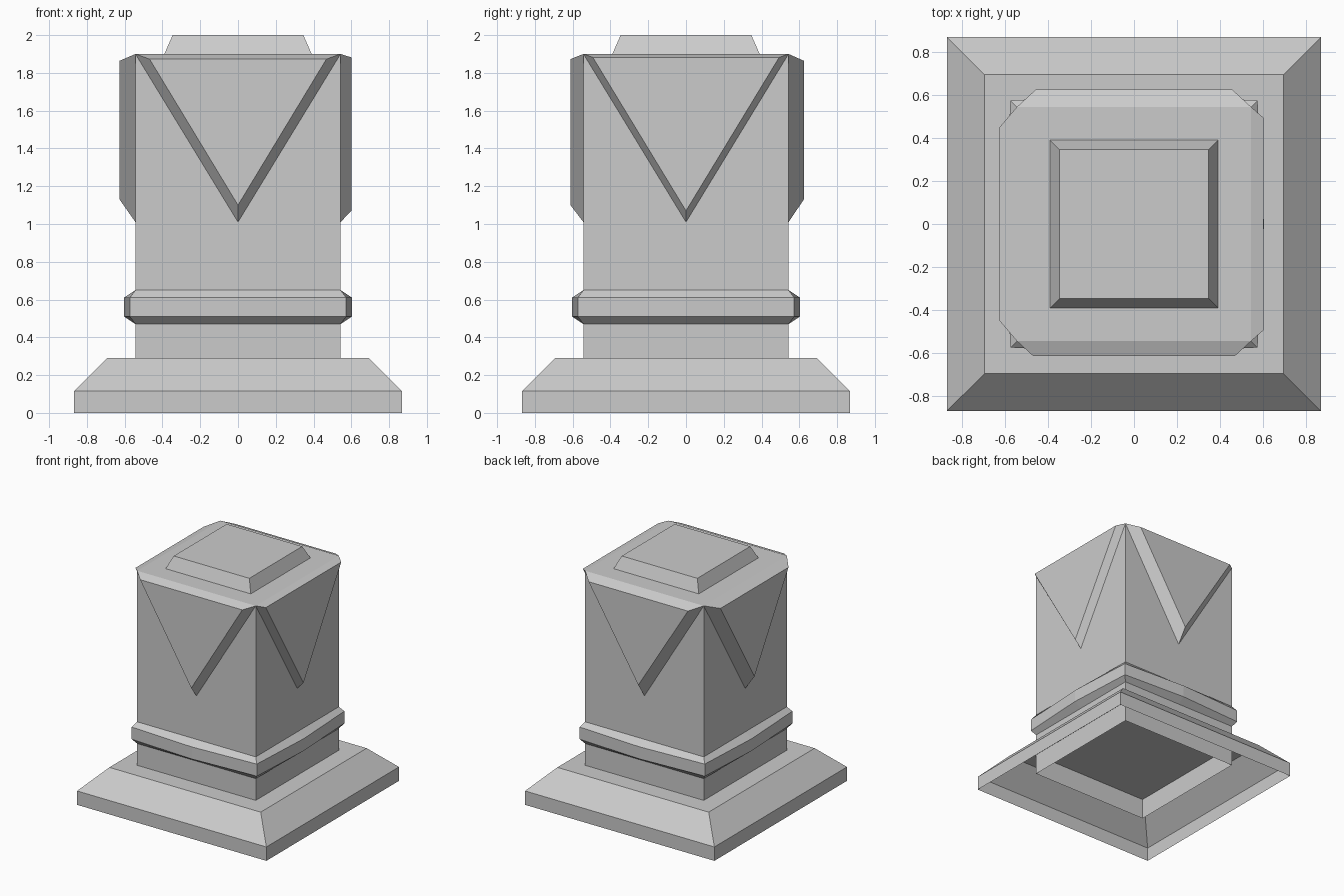
import bpy
from math import pi
from mathutils import Matrix, Vector

if "Cube" in bpy.data.objects:
    bpy.data.objects.remove(bpy.data.objects["Cube"])


def add_object(name, verts, faces):
    mesh = bpy.data.meshes.new(name)
    mesh.from_pydata(verts, [], faces)
    mesh.update()
    obj = bpy.data.objects.new(name, mesh)
    bpy.context.collection.objects.link(obj)
    return obj


def square_loft(name, profile, top=False):
    """Stack square rings given as (half at corner, half at side middle, z), open below."""
    verts, faces = [], []
    bulged = any(c != m for c, m, z in profile)
    for c, m, z in profile:
        for k in range(4):
            rot = Matrix.Rotation(k * pi / 2, 3, 'Z')
            verts.append(rot @ Vector((-c, -c, z)))
            if bulged:
                verts.append(rot @ Vector((0, -m, z)))
    n = 8 if bulged else 4
    for r in range(len(profile) - 1):
        for i in range(n):
            a, b = r * n + i, r * n + (i + 1) % n
            faces.append((a, b, b + n, a + n))
    if top:
        faces.append(tuple(range(len(verts) - n, len(verts))))
    return add_object(name, verts, faces)


def v_panel(name, side, reach, half, top, tip):
    """Bevelled triangular panel on one side of the shaft."""
    rot = Matrix.Rotation(side * pi / 2, 3, 'Z')
    pts = [(-S, -S, 1.9), (0, -S, 1.01), (S, -S, 1.9),
           (-half, -reach, top), (0, -reach, tip), (half, -reach, top)]
    faces = [(3, 4, 5), (0, 1, 4, 3), (1, 2, 5, 4), (2, 0, 3, 5)]
    return add_object(name, [rot @ Vector(p) for p in pts], faces)


S = 0.543  # shaft half width

# Hollow stepped base
square_loft("base", [(0.867, 0.867, 0), (0.867, 0.867, 0.115), (0.693, 0.693, 0.29)], top=True)

# Shaft, open at the bottom inside the base
square_loft("shaft", [(S, S, 0.12), (S, S, 1.9)], top=True)

# Slightly bulging trim band around the shaft
square_loft("trim_band", [(S, S, 0.47), (0.573, 0.603, 0.51),
                          (0.573, 0.603, 0.61), (S, S, 0.65)])

# Raised V panels, each with its own depth
v_panel("front_panel", 0, 0.612, 0.468, 1.873, 1.10)
v_panel("right_panel", 1, 0.600, 0.493, 1.882, 1.07)
v_panel("back_panel", 2, 0.624, 0.455, 1.864, 1.13)
v_panel("left_panel", 3, 0.627, 0.445, 1.864, 1.13)

# Cap on top
square_loft("cap", [(0.39, 0.39, 1.9), (0.346, 0.346, 2.0)], top=True)
